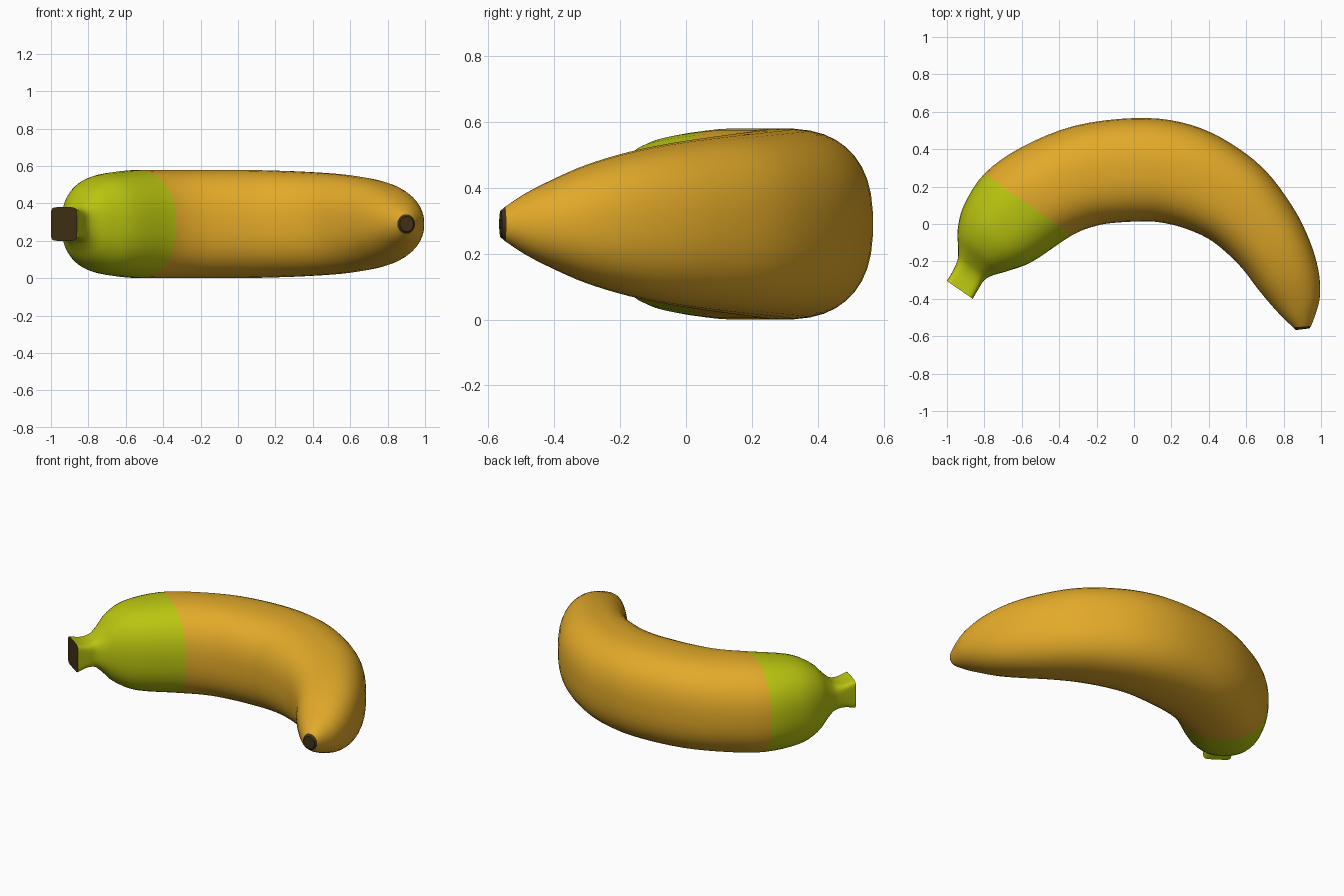
import bpy, bmesh, math
from mathutils import Vector

if "Cube" in bpy.data.objects:
    bpy.data.objects.remove(bpy.data.objects["Cube"])

CZ, SIDES, SUB = 0.29, 40, 4

# Stations along the fruit: outer edge x,y, inner edge x,y, half height, squareness
STATIONS = [
    (-1.00, -.305, -.862, -.400, .090, 7),
    (-.966, -.245, -.830, -.345, .076, 5),
    (-.943, -.190, -.800, -.300, .088, 3.2),
    (-.940, -.130, -.755, -.275, .130, 2.5),
    (-.943, -.030, -.670, -.250, .205, 2.4),
    (-.910, .100, -.540, -.200, .260, 2.4),
    (-.800, .270, -.330, -.060, .287, 2.4),
    (-.600, .412, -.200, -.010, .290, 2.4),
    (-.320, .525, -.090, .007, .290, 2.5),
    (0.00, .567, .050, .013, .290, 2.5),
    (.250, .545, .140, .008, .286, 2.5),
    (.470, .460, .260, -.020, .279, 2.5),
    (.690, .300, .390, -.075, .266, 2.5),
    (.850, .090, .490, -.150, .246, 2.4),
    (.940, -.090, .580, -.240, .219, 2.4),
    (.987, -.250, .660, -.345, .180, 2.3),
    (.995, -.380, .735, -.435, .133, 2.2),
    (.975, -.470, .800, -.505, .092, 2.1),
    (.947, -.545, .852, -.553, .052, 2),
]
GREEN_END = 6      # station where the green shoulder stops


def material(name, rgb):
    m = bpy.data.materials.new(name)
    m.diffuse_color = (*rgb, 1)
    m.use_nodes = True
    m.node_tree.nodes["Principled BSDF"].inputs["Base Color"].default_value = m.diffuse_color
    return m


MATS = [material("ripe yellow", (.76, .40, .022)),
        material("unripe green", (.49, .56, .005)),
        material("dark brown", (.052, .031, .008))]


def smooth_station(i, t):
    """Catmull-Rom interpolation between station i and i + 1."""
    n = len(STATIONS) - 1
    rows = [STATIONS[min(max(k, 0), n)] for k in range(i - 1, i + 3)]
    return [.5 * (2 * b + (c - a) * t + (2 * a - 5 * b + 4 * c - d) * t * t
                  + (3 * b - a - 3 * c + d) * t ** 3) for a, b, c, d in zip(*rows)]


def ring(bm, row):
    """Rounded-square cross-section spanning the outer and inner edge."""
    ox, oy, ix, iy, hz, n = row
    mid = Vector(((ox + ix) / 2, (oy + iy) / 2, CZ))
    half = Vector(((ox - ix) / 2, (oy - iy) / 2, 0))
    verts = []
    for k in range(SIDES):
        a = 2 * math.pi * (k + .5) / SIDES
        c, s = (math.copysign(abs(f(a)) ** (2 / n), f(a)) for f in (math.cos, math.sin))
        verts.append(bm.verts.new(mid + half * c + Vector((0, 0, hz * s))))
    return verts


def loft(name, rows, mat_rule):
    bm = bmesh.new()
    rings = [ring(bm, r) for r in rows]
    for j, (a, b) in enumerate(zip(rings, rings[1:])):
        for k in range(SIDES):
            q = (k + 1) % SIDES
            bm.faces.new((a[k], a[q], b[q], b[k])).material_index = mat_rule(j)
    for end in (rings[0], rings[-1]):
        bm.faces.new(end).material_index = 2
    bmesh.ops.recalc_face_normals(bm, faces=bm.faces)
    me = bpy.data.meshes.new(name)
    bm.to_mesh(me)
    bm.free()
    for m in MATS:
        me.materials.append(m)
    ob = bpy.data.objects.new(name, me)
    bpy.context.collection.objects.link(ob)
    bpy.ops.object.select_all(action='DESELECT')
    ob.select_set(True)
    bpy.context.view_layer.objects.active = ob
    bpy.ops.object.shade_smooth_by_angle(angle=math.radians(40))


# Peel with green shoulder, brown cut stem and brown blossom tip
rows = [smooth_station(i, s / SUB) for i in range(len(STATIONS) - 1) for s in range(SUB)]
rows.append(list(STATIONS[-1]))
last = len(rows) - 1
rows.append([.938, -.558, .866, -.567, .040, 2])
loft("banana", rows, lambda j: 1 if j < GREEN_END * SUB else (2 if j >= last else 0))
